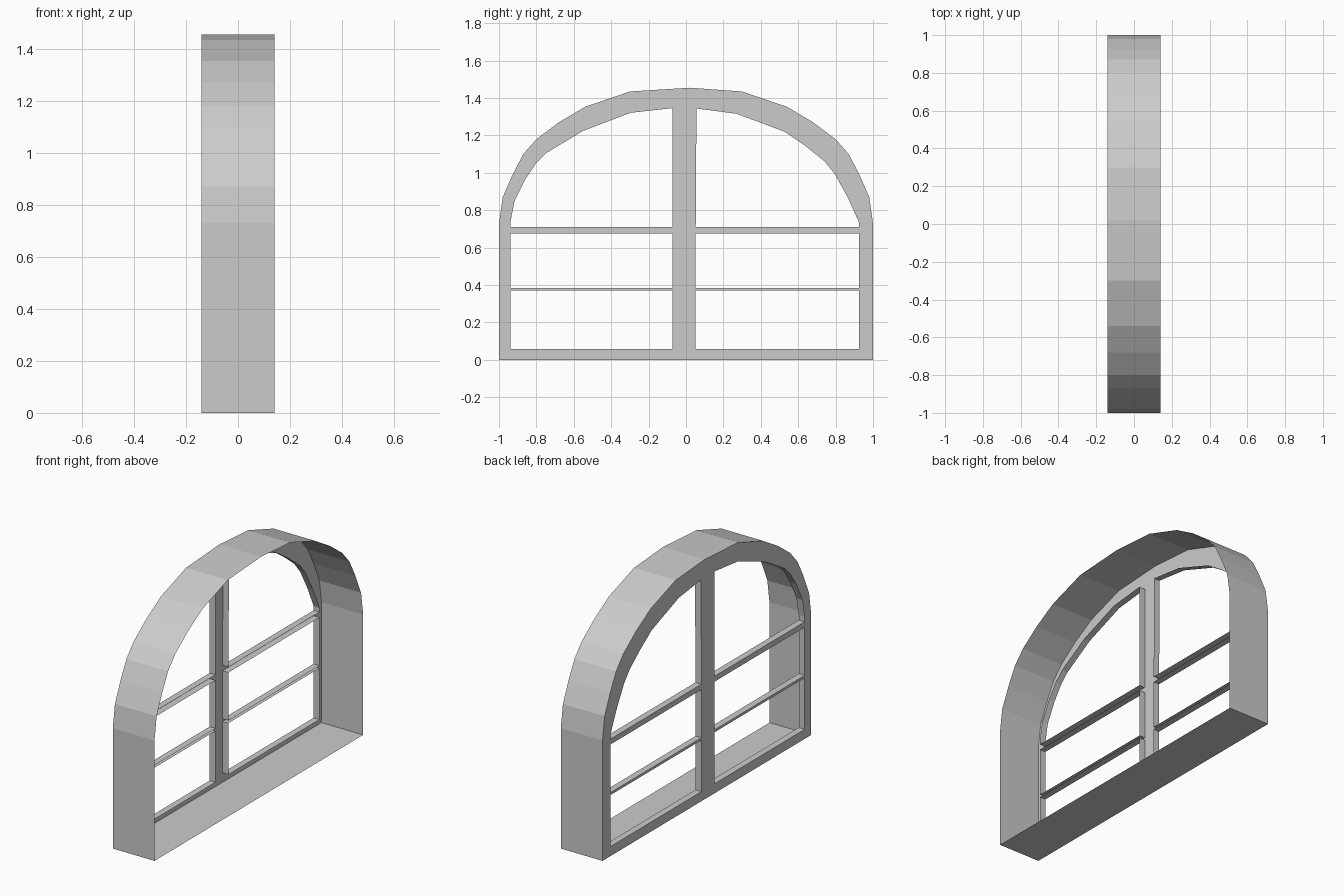
import bpy, bmesh

if "Cube" in bpy.data.objects:
    bpy.data.objects.remove(bpy.data.objects["Cube"])

X_BACK, X_FRONT = -0.14, 0.14   # depth of the outer casing
LIP = 0.04                      # depth of the lip round each pane

# Outer arch, right half from sill to crown (y, z), then mirrored
half = [(1, 0), (1, 0.73), (0.98, 0.87), (0.925, 0.995), (0.87, 1.10),
        (0.80, 1.18), (0.68, 1.27), (0.54, 1.353), (0.30, 1.435)]
outline = half + [(0.02, 1.455)] + [(-y, z) for y, z in reversed(half)]

# Pane openings: two rows of rectangles under two quarter-arch lights
LEFT, MID_L, MID_R, RIGHT = -0.938, -0.072, 0.052, 0.925


def rect(y0, y1, z0, z1):
    return [(y0, z0), (y1, z0), (y1, z1), (y0, z1)]


panes = [rect(a, b, z0, z1)
         for a, b in ((LEFT, MID_L), (MID_R, RIGHT))
         for z0, z1 in ((0.058, 0.37), (0.385, 0.677))]
panes.append([(MID_L, 0.71), (MID_L, 1.346), (-0.297, 1.321), (-0.553, 1.223),
              (-0.745, 1.107), (-0.80, 1.053), (-0.858, 0.968),
              (-0.917, 0.85), (LEFT, 0.74), (LEFT, 0.71)])
panes.append([(MID_R, 0.71), (RIGHT, 0.71), (RIGHT, 0.735), (0.866, 0.866),
              (0.795, 0.995), (0.738, 1.064), (0.63, 1.15), (0.527, 1.22),
              (0.27, 1.316), (0.056, 1.344)])


def finish(bm, name):
    mesh = bpy.data.meshes.new(name)
    bm.to_mesh(mesh)
    bm.free()
    obj = bpy.data.objects.new(name, mesh)
    bpy.context.collection.objects.link(obj)
    return obj


def band(bm, pts, x0, x1):
    """Closed thin strip along a profile, running from x0 to x1."""
    a = [bm.verts.new((x0, y, z)) for y, z in pts]
    b = [bm.verts.new((x1, y, z)) for y, z in pts]
    n = len(pts)
    for i in range(n):
        j = (i + 1) % n
        bm.faces.new((a[i], a[j], b[j], b[i]))


# Thin outer casing with its sill
bm = bmesh.new()
band(bm, outline, X_FRONT, X_BACK)
bmesh.ops.reverse_faces(bm, faces=bm.faces)
finish(bm, "casing")

# Flat window frame with the pane openings left out
bm = bmesh.new()
for loop in [outline] + panes:
    vs = [bm.verts.new((X_BACK, y, z)) for y, z in loop]
    for i, v in enumerate(vs):
        bm.edges.new((v, vs[(i + 1) % len(vs)]))
bmesh.ops.triangle_fill(bm, edges=bm.edges, use_beauty=True, normal=(-1, 0, 0))
finish(bm, "window_frame")

# Lips folded inward round every pane
bm = bmesh.new()
for loop in panes:
    band(bm, loop, X_BACK, X_BACK + LIP)
finish(bm, "pane_lips")
